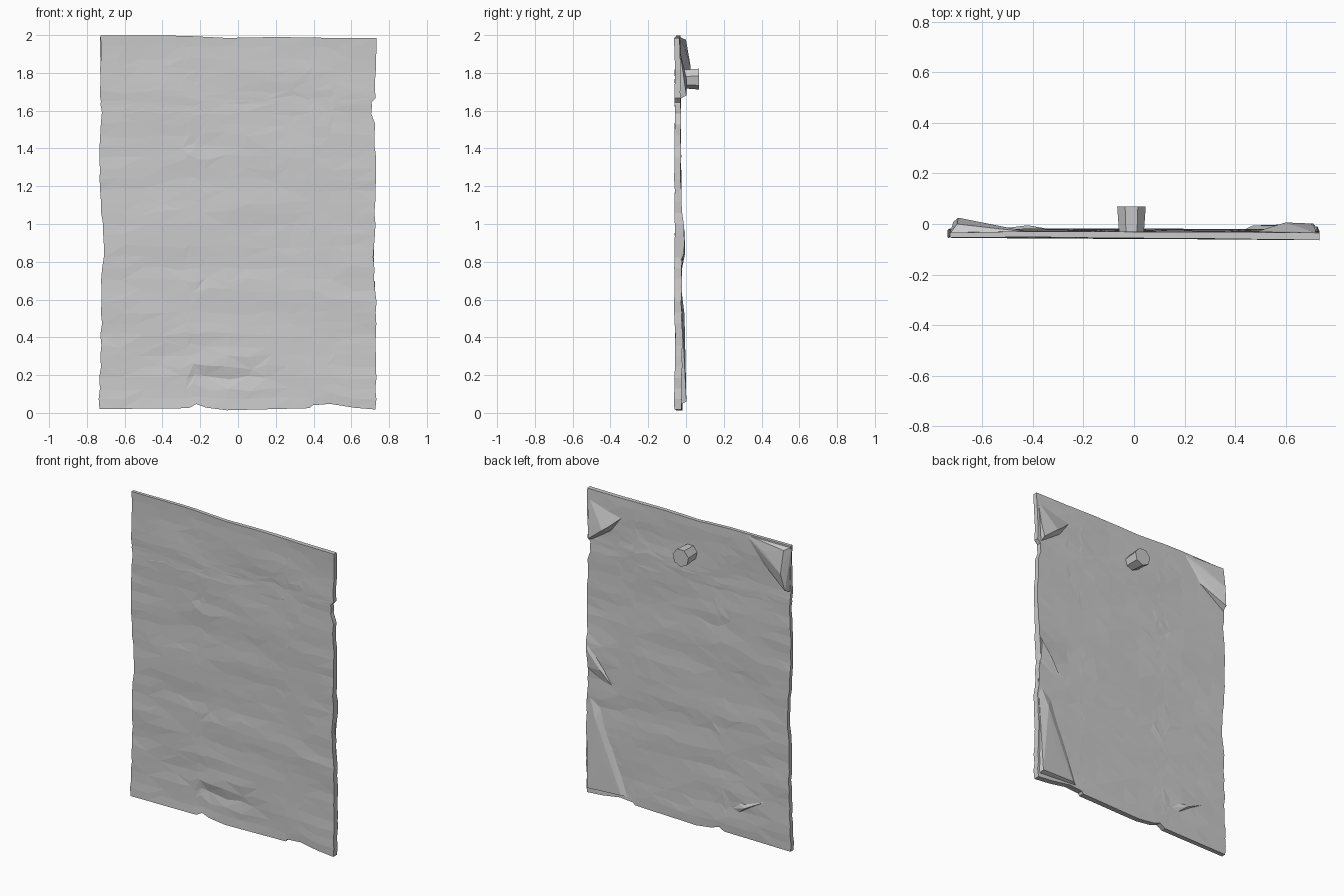
import bpy, bmesh, math, random
from mathutils import Vector, noise

if "Cube" in bpy.data.objects:
    bpy.data.objects.remove(bpy.data.objects["Cube"])

random.seed(4)
NX, NZ = 13, 34


def lerp_profile(pts, t):
    for (a, va), (b, vb) in zip(pts, pts[1:]):
        if t <= b:
            return va + (vb - va) * max(0, t - a) / (b - a)
    return pts[-1][1]


# Torn outline: x of the side edges by height, z of top and bottom edges by x
LEFT = [(0, -.737), (.4, -.725), (.62, -.722), (.66, -.73), (.82, -.71), (1, -.712),
        (1.04, -.722), (1.25, -.73), (1.44, -.735), (1.52, -.722), (1.7, -.728), (2, -.73)]
RIGHT = [(0, .73), (.6, .73), (.85, .718), (1.0, .727), (1.53, .727), (1.58, .708),
         (1.62, .715), (1.64, .704), (1.67, .725), (2, .73)]
BOTTOM = [(-.74, .02), (-.26, .025), (-.24, .055), (-.13, .012), (.38, .025),
          (.40, .05), (.44, .016), (.49, .048), (.58, .03), (.73, .018)]
TOP = [(-.73, 1.998), (-.3, 1.997), (-.06, 1.985), (.2, 1.99), (.5, 1.985), (.73, 1.985)]


def bump(x, z, cx, cz, rx, rz):
    return math.exp(-((x - cx) / rx) ** 2 - ((z - cz) / rz) ** 2)


def wrinkle(x, z, seed):
    p = Vector((x * 1.6 + seed, (z + .12 * x) * 7, seed))
    return noise.noise(p) * .006 + noise.noise(p * 2.3) * .003


def front_y(x, z):
    y = -.056 - .006 * x + wrinkle(x, z, 2.1)
    y += .018 * bump(x, z, -.08, .20, .16, .035)
    y -= .008 * bump(x, z, -.08, .27, .18, .04)
    return y + .008 * bump(x, z, -.45, .27, .2, .06)


def back_y(x, z):
    y = -.031 + .009 * min(1, max(0, (1.85 - z) / 1.3)) + wrinkle(x, z, 2.1)
    y += .014 * bump(x, z, .72, .95, .12, .13)
    return y + .010 * bump(x, z, -.45, .27, .18, .03)


# Crumpled sheet: two jittered triangle grids sewn along a ragged border
bm = bmesh.new()
sides = []
xs = sorted([-.735 + 1.465 * i / NX for i in range(NX + 1)] + [-.26, -.22, .38, .41, .49])
zs = sorted([2 * j / NZ for j in range(NZ + 1)] + [1.60, 1.635, 1.67])
for fn in (front_y, back_y):
    grid = []
    for j, z0 in enumerate(zs):
        row = []
        for i, x0 in enumerate(xs):
            state = random.Random(i * 97 + j * 13)
            x, z = x0, z0
            if 0 < i < len(xs) - 1 and 0 < j < len(zs) - 1:
                x += state.uniform(-.022, .022)
                z += state.uniform(-.015, .015)
            u, v = (x + .735) / 1.465, z / 2
            lo, hi = lerp_profile(BOTTOM, x), lerp_profile(TOP, x)
            z = z + (lo * (1 - v) ** 8) + (hi - 2) * v ** 8
            l, r = lerp_profile(LEFT, z0), lerp_profile(RIGHT, z0)
            x = x + (l + .735) * (1 - u) ** 8 + (r - .73) * u ** 8
            if i in (0, len(xs) - 1):
                x += state.uniform(-.005, .005)
            row.append(bm.verts.new((x, fn(x, z), z)))
        grid.append(row)
    sides.append(grid)
    for j in range(len(zs) - 1):
        for i in range(len(xs) - 1):
            a, b, c, d = grid[j][i], grid[j][i + 1], grid[j + 1][i + 1], grid[j + 1][i]
            for tri in ([(a, b, c), (a, c, d)] if (i + j) % 3 else [(a, b, d), (b, c, d)]):
                bm.faces.new(tri)


def border(g):
    return (g[0] + [r[-1] for r in g[1:]] + g[-1][-2::-1] + [r[0] for r in g[-2:0:-1]])


f, b = border(sides[0]), border(sides[1])
for k in range(len(f)):
    m = (k + 1) % len(f)
    bm.faces.new((f[k], f[m], b[m], b[k]))
bmesh.ops.recalc_face_normals(bm, faces=bm.faces)


def finish(bm, name):
    me = bpy.data.meshes.new(name)
    bm.to_mesh(me)
    bm.free()
    ob = bpy.data.objects.new(name, me)
    bpy.context.collection.objects.link(ob)
    return ob


finish(bm, "crumpled_sheet")


# Folded corners and creases on the back, as faceted lumps
def fold(name, points):
    bm = bmesh.new()
    for p in points:
        bm.verts.new(p)
    res = bmesh.ops.convex_hull(bm, input=bm.verts)
    bmesh.ops.delete(bm, geom=[v for v in bm.verts if not v.link_faces], context='VERTS')
    bmesh.ops.recalc_face_normals(bm, faces=bm.faces)
    finish(bm, name)


fold("top_left_fold", [(-.40, -.034, 1.99), (-.73, -.04, 1.99), (-.728, -.04, 1.70),
                       (-.52, -.034, 1.84), (-.70, 0, 1.975), (-.695, .025, 1.83),
                       (-.715, .008, 1.72), (-.55, -.005, 1.93)])
fold("top_right_fold", [(.47, -.035, 1.87), (.55, -.035, 1.76), (.70, -.035, 1.66),
                        (.72, -.035, 1.93), (.56, -.006, 1.79), (.60, .006, 1.76),
                        (.70, .002, 1.68), (.715, -.012, 1.78)])
fold("right_edge_fold", [(.72, -.03, 1.05), (.52, -.03, .72), (.72, -.03, .80),
                         (.715, -.004, .95), (.62, -.006, .84), (.715, -.012, .84)])
fold("bottom_right_fold", [(.725, -.03, .70), (.62, -.03, .60), (.42, -.03, .06),
                           (.72, -.04, .04), (.47, -.006, .07), (.66, -.008, .52),
                           (.71, .002, .06), (.60, -.004, .25)])
fold("bottom_left_crease", [(-.28, -.03, .18), (-.62, -.03, .33), (-.33, -.03, .24),
                            (-.42, -.005, .225), (-.34, -.03, .16)])

# Nail peg sticking out at the back
bm = bmesh.new()
bmesh.ops.create_cone(bm, cap_ends=True, segments=7, radius1=.05, radius2=.058, depth=.11)
ob = finish(bm, "nail_peg")
ob.rotation_euler = (-math.pi / 2, 0, 0)
ob.location = (-.01, .015, 1.77)
